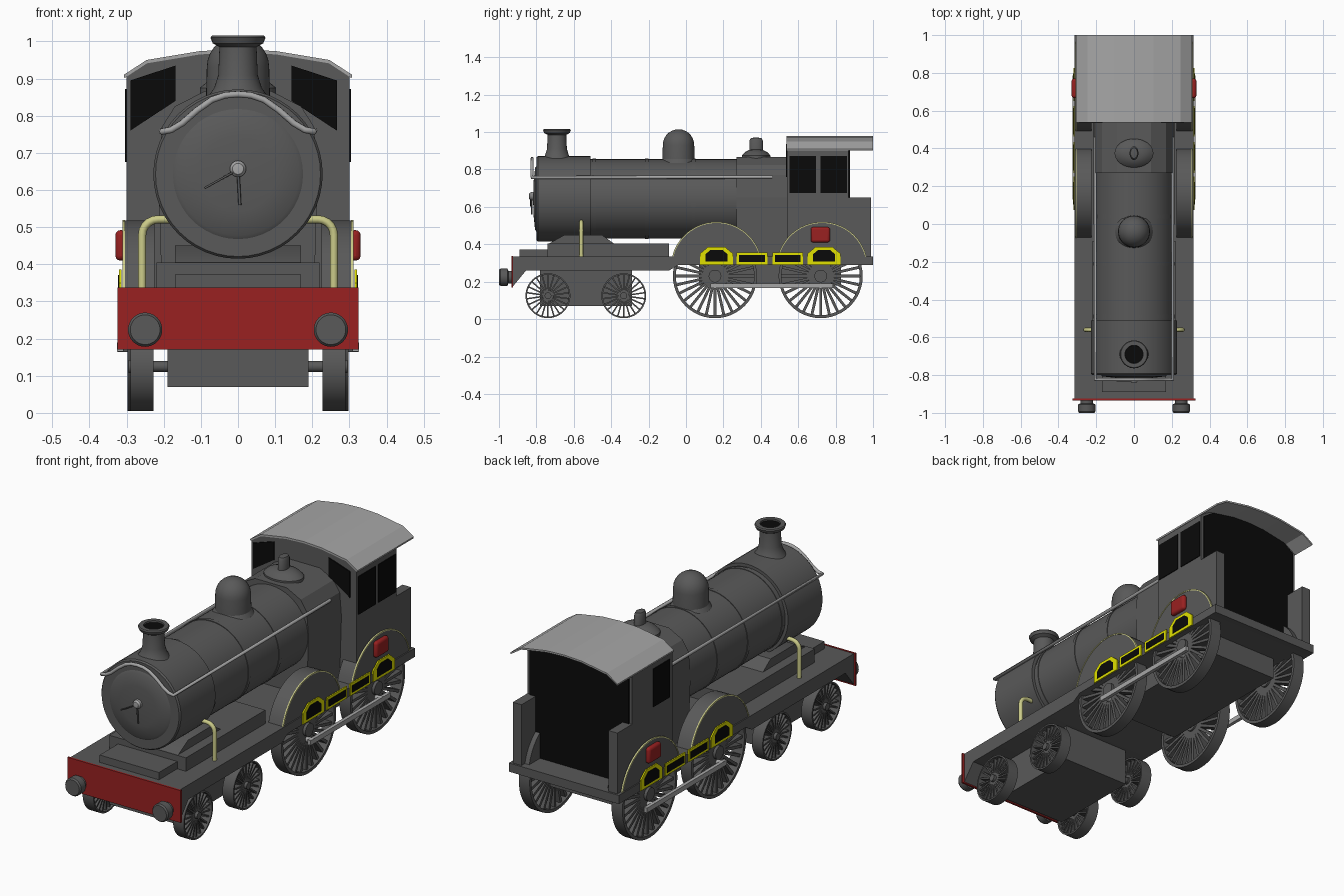
import bpy, bmesh
from math import sin, cos, pi, radians
from mathutils import Vector, Matrix

cube = bpy.data.objects.get("Cube")
if cube:
    bpy.data.objects.remove(cube, do_unlink=True)


def material(name, r, g, b):
    m = bpy.data.materials.new(name)
    m.use_nodes = True
    m.diffuse_color = (r, g, b, 1)
    m.node_tree.nodes["Principled BSDF"].inputs["Base Color"].default_value = (r, g, b, 1)
    return m


GREY = material("dark grey", 0.1, 0.1, 0.1)
LIGHT = material("light grey", 0.38, 0.38, 0.38)
RED = material("red", 0.32, 0.015, 0.015)
YELLOW = material("yellow", 0.75, 0.75, 0.0)
CREAM = material("cream", 0.6, 0.6, 0.25)
BLACK = material("black", 0.003, 0.003, 0.003)


def place(axis, u, v, h):
    return {"x": (h, u, v), "y": (u, h, v), "z": (u, v, h)}[axis]


def finish(name, bm, mat):
    bmesh.ops.remove_doubles(bm, verts=bm.verts, dist=1e-5)
    bmesh.ops.recalc_face_normals(bm, faces=bm.faces)
    me = bpy.data.meshes.new(name)
    bm.to_mesh(me)
    bm.free()
    me.materials.append(mat)
    ob = bpy.data.objects.new(name, me)
    bpy.context.collection.objects.link(ob)
    return ob


def prism(name, axis, pts, a, b, mat=GREY):
    """Outline pushed along an axis from a to b."""
    bm = bmesh.new()
    lo, hi = ([bm.verts.new(place(axis, u, v, h)) for u, v in pts] for h in (a, b))
    n = len(pts)
    bm.faces.new(lo)
    bm.faces.new(hi)
    for i in range(n):
        j = (i + 1) % n
        bm.faces.new((lo[i], lo[j], hi[j], hi[i]))
    return finish(name, bm, mat)


def rect(u0, u1, v0, v1):
    return [(u0, v0), (u1, v0), (u1, v1), (u0, v1)]


def box(name, x0, x1, y0, y1, z0, z1, mat=GREY):
    return prism(name, "z", rect(x0, x1, y0, y1), z0, z1, mat)


def lathe(name, axis, centre, profile, mat=GREY, seg=40, closed=False, stretch=1):
    """Profile of (radius, height) turned about an axis."""
    bm = bmesh.new()
    cu, cv = centre
    rings = []
    for r, h in profile:
        rings.append([bm.verts.new(place(axis, cu + stretch * r * cos(2 * pi * k / seg),
                                         cv + r * sin(2 * pi * k / seg), h)) for k in range(seg)])
    pairs = list(zip(rings, rings[1:])) + ([(rings[-1], rings[0])] if closed else [])
    for p, q in pairs:
        for k in range(seg):
            j = (k + 1) % seg
            bm.faces.new((p[k], p[j], q[j], q[k]))
    return finish(name, bm, mat)


def cylinder(name, axis, centre, r, a, b, mat=GREY, seg=32):
    return lathe(name, axis, centre, [(0, a), (r, a), (r, b), (0, b)], mat, seg)


def tube(name, pts, r, mat):
    cu = bpy.data.curves.new(name, "CURVE")
    cu.dimensions = "3D"
    cu.bevel_depth, cu.bevel_resolution, cu.use_fill_caps = r, 2, True
    sp = cu.splines.new("POLY")
    sp.points.add(len(pts) - 1)
    for p, co in zip(sp.points, pts):
        p.co = (*co, 1)
    cu.materials.append(mat)
    ob = bpy.data.objects.new(name, cu)
    bpy.context.collection.objects.link(ob)


def wheel(name, s, y, z, r, spokes, x0, x1):
    rim = r * 0.93
    lathe(name + "_tyre", "x", (y, z), [(rim, s * x0), (r, s * x0), (r, s * x1), (rim, s * x1)],
          GREY, 48, closed=True)
    cylinder(name + "_hub", "x", (y, z), r * 0.15, s * x0, s * (x1 + 0.005))
    bm = bmesh.new()
    mid = s * (x0 + x1) / 2
    for k in range(spokes):
        turn = Matrix.Translation((mid, y, z)) @ Matrix.Rotation(2 * pi * k / spokes, 4, "X")
        shape = Matrix.Translation((0, 0, r * 0.53)) @ Matrix.Diagonal((x1 - x0 - 0.02, r * 0.065, r * 0.86, 1))
        bmesh.ops.create_cube(bm, size=1, matrix=turn @ shape)
    finish(name + "_spokes", bm, GREY)


# Boiler and smokebox
BZ = 0.643
lathe("smokebox", "y", (0, BZ), [(0, -0.8), (0.222, -0.8), (0.228, -0.792), (0.228, -0.51), (0, -0.51)], seg=48)
lathe("smokebox_door", "y", (0, BZ), [(0, -0.818), (0.1, -0.814), (0.165, -0.807), (0.178, -0.798)], seg=48)
cylinder("boiler", "y", (0, BZ), 0.212, -0.52, 0.29, seg=48)
for y in (-0.49, -0.21, 0.04):
    cylinder("boiler_band", "y", (0, BZ), 0.215, y - 0.01, y + 0.01, seg=48)
half = [(0.205, 0.33), (0.215, 0.65), (0.205, 0.77), (0.17, 0.825), (0.09, 0.866)]
prism("firebox", "y", half + [(-x, z) for x, z in half[::-1]], 0.27, 0.55)
lathe("door_knob", "y", (0, 0.657), [(0, -0.84), (0.015, -0.838), (0.022, -0.828), (0.022, -0.805)], LIGHT, 16)
tube("door_handle_side", [(0, -0.832, 0.655), (-0.09, -0.832, 0.605)], 0.003, GREY)
tube("door_handle_down", [(0, -0.826, 0.655), (0.005, -0.826, 0.56)], 0.004, GREY)

# Chimney, dome and safety valve
lathe("chimney", "z", (0, -0.69), [(0.085, 0.845), (0.064, 0.875), (0.053, 0.91), (0.05, 0.985), (0.068, 0.995),
                                   (0.074, 1.01), (0.07, 1.016), (0.048, 1.016), (0.046, 0.95)])
cylinder("chimney_bore", "z", (0, -0.69), 0.047, 0.94, 1.008, BLACK)
lathe("dome", "z", (0, -0.04), [(0.1, 0.835), (0.086, 0.855), (0.084, 0.93)]
      + [(0.084 * cos(a * pi / 14), 0.93 + 0.085 * sin(a * pi / 14)) for a in range(1, 8)])
lathe("valve_base", "z", (0, 0.375), [(0.076, 0.85), (0.076, 0.875), (0.06, 0.893), (0.035, 0.905), (0, 0.908)],
      stretch=1.35)
lathe("valve", "z", (0, 0.375), [(0.036, 0.89), (0.036, 0.955), (0.028, 0.968), (0, 0.972)], seg=20, stretch=0.65)

# Handrail running along both sides and over the smokebox front
arch = [(0.205, 0.757), (0.18, 0.762), (0.15, 0.78), (0.11, 0.815), (0.07, 0.843), (0.035, 0.855)]
front = [(x, -0.823, z) for x, z in arch] + [(0, -0.823, 0.858)] + [(-x, -0.823, z) for x, z in arch[::-1]]
tube("handrail", [(0.205, 0.46, 0.76)] + front + [(-0.205, 0.46, 0.76)], 0.009, LIGHT)

# Running deck, plinths and underframes
prism("deck", "x", [(-0.925, 0.335), (1, 0.335), (1, 0.29), (-0.04, 0.29), (-0.09, 0.26),
                    (-0.855, 0.26), (-0.925, 0.175)], -0.315, 0.315)
box("front_plinth", -0.17, 0.17, -0.89, -0.6, 0.33, 0.373)
box("cylinder_cover", -0.22, 0.22, -0.74, -0.09, 0.33, 0.405)
prism("smokebox_saddle", "x", [(-0.74, 0.4), (-0.65, 0.45), (-0.45, 0.45), (-0.38, 0.4)], -0.17, 0.17)
box("rear_frame", -0.2, 0.2, 0.07, 0.83, 0.18, 0.3)
box("bogie_frame", -0.19, 0.19, -0.78, -0.29, 0.07, 0.27)
box("buffer_beam", -0.325, 0.325, -0.934, -0.924, 0.17, 0.337, RED)

# Cab
slope = [(0.3, 0.905), (0.24, 0.945), (0.1, 0.969)]
arc = slope + [(0, 0.974)] + [(-x, z) for x, z in slope[::-1]]
prism("cab_body", "y", [(-0.3, 0.33), (0.3, 0.33)] + arc, 0.54, 0.87)
prism("cab_roof", "y", [(x * 1.025, z + 0.005) for x, z in arc] + [(x * 1.02, z - 0.004) for x, z in arc[::-1]],
      0.538, 1.0, LIGHT)
prism("cab_opening", "y", [(-0.285, 0.336), (0.285, 0.336)] + [(x * 0.95, z - 0.004) for x, z in arc],
      0.868, 0.876, BLACK)
pane = [(0, 0.895), (0.122, 0.935), (0.122, 0.84), (0, 0.76)]
prism("front_window_right", "y", [(-0.29 + u, z) for u, z in pane], 0.535, 0.542, BLACK)
prism("front_window_left", "y", [(0.266 - u, z) for u, z in pane], 0.535, 0.542, BLACK)
for s, y0, y1 in ((1, 0.553, 0.695), (1, 0.718, 0.862), (-1, 0.565, 0.7)):
    prism("side_window", "x", rect(y0, y1, 0.675, 0.872), s * 0.298, s * 0.304, BLACK)


def arch_points(y, r):
    """Arc above the deck for a wheel cover."""
    out = [(y + r * cos(radians(a)), 0.276 + r * sin(radians(a))) for a in range(14, 167, 8)]
    return [(u, max(v, 0.33)) for u, v in out]


# Parts on both sides
for s in (1, -1):
    side = "left" if s > 0 else "right"
    box("cab_rear_side_" + side, s * 0.25, s * 0.3, 0.86, 0.99, 0.33, 0.65)
    for y in (-0.738, -0.333):
        wheel("bogie_wheel_" + side, s, y, 0.125, 0.12, 22, 0.228, 0.29)
    for y in (0.155, 0.72):
        wheel("driving_wheel_" + side, s, y, 0.23, 0.225, 28, 0.235, 0.297)
        prism("wheel_cover_" + side, "x", arch_points(y + 0.008, 0.242), s * 0.225, s * 0.309)
        prism("wheel_cover_trim_" + side, "x", arch_points(y + 0.008, 0.244) + arch_points(y + 0.008, 0.238)[::-1],
              s * 0.304, s * 0.311, CREAM)
        cylinder("crank_pin_" + side, "x", (y, 0.178), 0.014, s * 0.28, s * 0.325, LIGHT, 16)
    box("coupling_rod_" + side, s * 0.308, s * 0.326, 0.13, 0.785, 0.165, 0.19, LIGHT)

    # Yellow edged panels along the deck
    for y in (0.163, 0.738):
        for name, k, x, mat in (("edge", 1, 0.321, YELLOW), ("panel", 0.68, 0.323, BLACK)):
            shape = [(-0.088, -0.045), (0.088, -0.045), (0.088, 0.012), (0.045, 0.048), (-0.045, 0.048), (-0.088, 0.012)]
            prism("arched_%s_%s" % (name, side), "x", [(y + u * k, 0.338 + v * k) for u, v in shape],
                  s * 0.314, s * x, mat)
    for y in (0.353, 0.544):
        for name, d, x, mat in (("edge", 0, 0.321, YELLOW), ("panel", 0.013, 0.323, BLACK)):
            prism("long_%s_%s" % (name, side), "x", rect(y - 0.082 + d, y + 0.082 - d, 0.293 + d, 0.355 - d),
                  s * 0.314, s * x, mat)

    # Rounded red plate on the cab side
    plate = box("cab_plate_" + side, s * 0.3, s * 0.33, 0.667, 0.77, 0.41, 0.492, RED)
    bev = plate.modifiers.new("round", "BEVEL")
    bev.width, bev.segments = 0.013, 3

    # Buffers and curved pipes
    lathe("buffer_" + side, "y", (s * 0.25, 0.224), [(0, -1), (0.04, -1), (0.046, -0.992), (0.046, -0.955),
                                                     (0.034, -0.95), (0.034, -0.93)])
    bend = [(s * (0.215 + 0.043 * sin(a * pi / 10)), -0.56, 0.48 + 0.041 * cos(a * pi / 10)) for a in range(6)]
    tube("curved_pipe_" + side, [(s * 0.185, -0.56, 0.521)] + bend + [(s * 0.258, -0.56, 0.33)], 0.011, CREAM)

# Axles
for y, z, r, x in ((-0.738, 0.125, 0.015, 0.295), (-0.333, 0.125, 0.015, 0.295),
                   (0.155, 0.23, 0.02, 0.29), (0.72, 0.23, 0.02, 0.29)):
    cylinder("axle", "x", (y, z), r, -x, x, seg=16)

# Smooth the round parts while keeping edges sharp
bpy.ops.object.select_all(action="DESELECT")
flat = ("cab_roof", "firebox")
meshes = [o for o in bpy.context.scene.objects if o.type == "MESH" and not o.name.startswith(flat)]
for o in meshes:
    o.select_set(True)
bpy.context.view_layer.objects.active = meshes[0]
bpy.ops.object.shade_smooth_by_angle(angle=radians(32))
bpy.ops.object.select_all(action="DESELECT")
